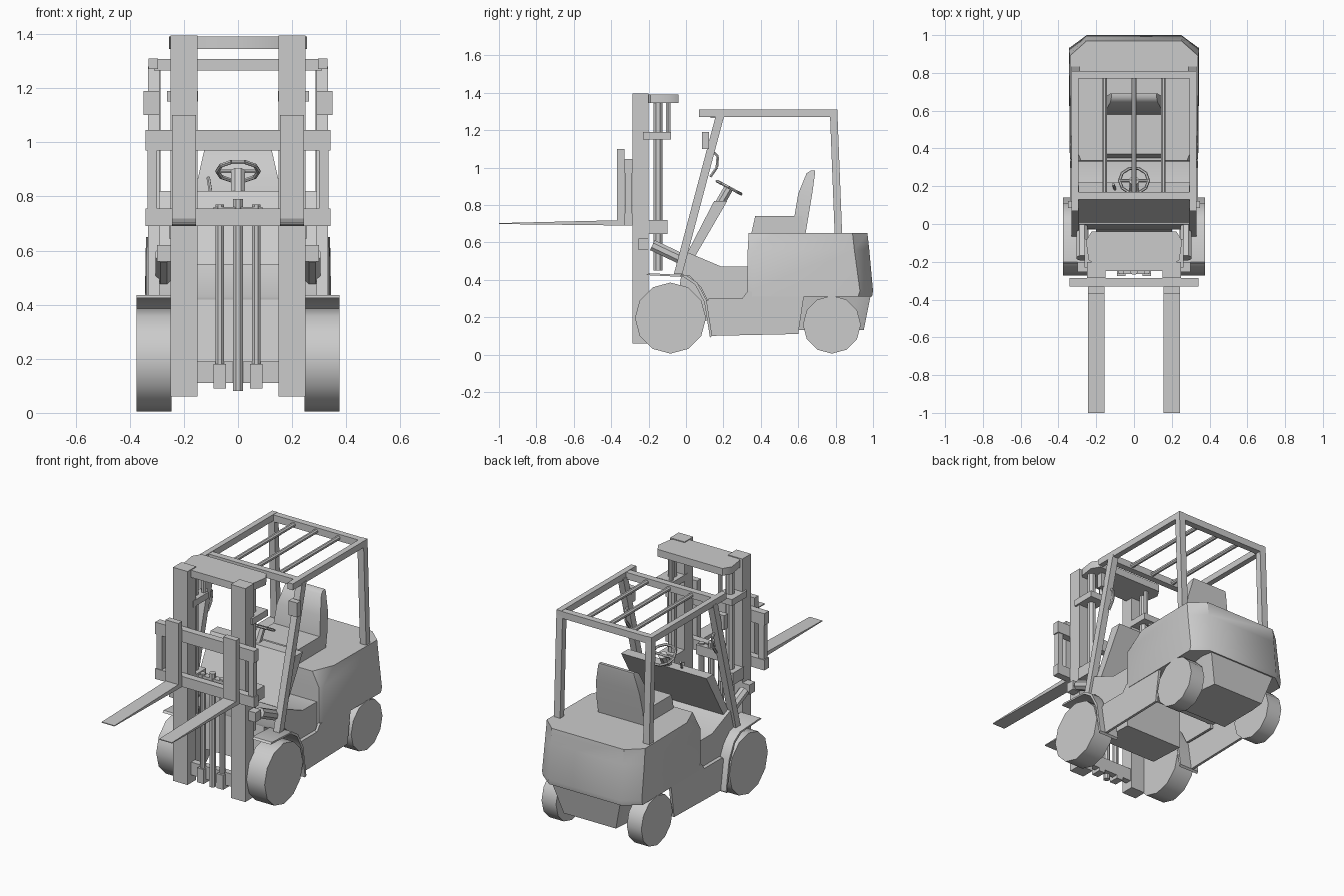
import bpy, bmesh, math
from mathutils import Vector, Matrix

cube = bpy.data.objects.get("Cube")
if cube:
    bpy.data.objects.remove(cube, do_unlink=True)

grey = bpy.data.materials.new("plain_grey")
grey.use_nodes = True
colour = (.6, .6, .6, 1)
grey.diffuse_color = colour
for node in grey.node_tree.nodes:
    if node.type == 'BSDF_PRINCIPLED':
        node.inputs["Base Color"].default_value = colour

parts = []


def finish(name, bm, mirror=False):
    bmesh.ops.recalc_face_normals(bm, faces=bm.faces)
    mesh = bpy.data.meshes.new(name)
    bm.to_mesh(mesh)
    bm.free()
    obj = bpy.data.objects.new(name, mesh)
    bpy.context.collection.objects.link(obj)
    mesh.materials.append(grey)
    if mirror:
        obj.modifiers.new("Mirror", 'MIRROR').use_mirror_merge = False
    parts.append(obj)
    return obj


def loft(name, rings, mirror=False):
    """Skin equal-length closed rings and cap both ends."""
    bm = bmesh.new()
    loops = [[bm.verts.new(p) for p in ring] for ring in rings]
    n = len(loops[0])
    for a, b in zip(loops, loops[1:]):
        for i in range(n):
            j = (i + 1) % n
            bm.faces.new((a[i], a[j], b[j], b[i]))
    bm.faces.new(loops[0])
    bm.faces.new(loops[-1])
    return finish(name, bm, mirror)


def profile(name, yz, x0, x1, mirror=False):
    """Side profile extruded across x."""
    return loft(name, [[(x, y, z) for y, z in yz] for x in (x0, x1)], mirror)


def plan(name, levels):
    """Symmetric plan outlines (one half given) stacked by height."""
    rings = []
    for z, half in levels:
        ring = [(x, y, z) for x, y in half]
        rings.append(ring + [(-x, y, z) for x, y in reversed(half)])
    return loft(name, rings)


def box(name, x, y, z, mirror=False):
    yz = [(y[0], z[0]), (y[1], z[0]), (y[1], z[1]), (y[0], z[1])]
    return profile(name, yz, x[0], x[1], mirror)


def tube(name, points, radius, sides=8, mirror=False, closed=False):
    """Straight round segments along a path."""
    bm = bmesh.new()
    pts = [Vector(p) for p in points]
    ends = pts[1:] + pts[:1] if closed else pts[1:]
    for a, b in zip(pts, ends):
        d = b - a
        turn = d.to_track_quat('Z', 'Y').to_matrix().to_4x4()
        spin = Matrix.Rotation(math.pi / sides, 4, 'Z')
        bmesh.ops.create_cone(bm, cap_ends=True, segments=sides, radius1=radius,
                              radius2=radius, depth=d.length,
                              matrix=Matrix.Translation((a + b) / 2) @ turn @ spin)
    return finish(name, bm, mirror)


def wheel(name, y, z, radius, x0, x1):
    """Twelve-sided plain tyre."""
    angles = [math.tau * i / 12 for i in range(12)]
    yz = [(y + radius * math.cos(a), z + radius * math.sin(a)) for a in angles]
    return profile(name, yz, x0, x1, True)


def sheet(name, line, dy, dz, x0, x1, mirror=False):
    """Thin bent plate following a side-view line."""
    back = [(y + dy, z + dz) for y, z in reversed(line)]
    return profile(name, line + back, x0, x1, mirror)


# Wheels and front fenders
wheel("front_wheel", -.083, .195, .19, .245, .375)
wheel("rear_wheel", .78, .16, .155, .245, .345)
sheet("front_fender", [(-.2, .435), (0, .425), (.06, .385), (.11, .29), (.14, .1)],
      -.012, -.01, .24, .375, True)

# Open-bottomed body: skirts, cowl and axle housing
profile("side_skirt", [(.14, .1), (.6, .11), (.63, .31), (.33, .34), (.3, .3), (.11, .29)],
        .322, .338, True)
cowl = [(-.03, .43), (0, .55), (.19, .47), (.34, .47)]
sheet("cowl_top", cowl, .005, -.015, -.305, .305)
profile("cowl_side", cowl + [(.34, .28), (.12, .28), (.08, .36), (.02, .42)], .3, .315, True)
box("step", (.3, .338), (.12, .34), (.285, .3), True)
profile("front_housing", [(-.06, .19), (.18, .18), (.18, .46), (-.02, .46)], -.2, .2)

# Counterweight with cut front corners on top
plan("counterweight", [
    (.31, [(.33, .33), (.34, .36), (.345, .92), (.25, .995)]),
    (.34, [(.33, .33), (.34, .36), (.345, .93), (.25, 1)]),
    (.56, [(.33, .33), (.34, .36), (.342, .9), (.25, .98)]),
    (.65, [(.28, .335), (.335, .47), (.34, .89), (.25, .97)])])
plan("lower_counterweight", [
    (.13, [(.19, .6), (.19, .85), (.18, .95)]),
    (.33, [(.19, .6), (.25, .93), (.24, .99)])])

# Dash, steering and controls
profile("dash_panel", [(0, .53), (.15, .82), (.22, .82), (.04, .51)], -.295, .295)
hub = Vector((0, .23, .893))
across, along = Vector((1, 0, 0)), Vector((0, .88, -.47))
rim = []
for i in range(10):
    a = math.tau * i / 10
    rim.append(hub + .077 * (across * math.cos(a) + along * math.sin(a)))
tube("steering_wheel", rim, .008, 6, closed=True)
tube("steering_spokes", [rim[0], hub, rim[5]], .008, 6)
tube("steering_column", [(0, .17, .79), hub], .027)
tube("control_lever", [(-.1, .18, .81), (-.11, .21, .87)], .007, 6)

# Seat
profile("seat_cushion", [(.35, .65), (.37, .74), (.62, .74), (.64, .65)], -.16, .16)
loft("seat_back", [
    [(-w, y0, z), (w, y0, z), (w, y1, z), (-w, y1, z)]
    for z, y0, y1, w in ((.65, .57, .64, .16), (.74, .58, .655, .16),
                         (.86, .6, .675, .15), (.97, .645, .69, .125), (.985, .67, .69, .12))])

# Overhead guard
box("roof_side_rail", (.295, .33), (.07, .81), (1.27, 1.31), True)
box("roof_rear_bar", (-.31, .31), (.77, .81), (1.265, 1.308))
box("roof_front_bar", (-.31, .31), (.13, .17), (1.265, 1.308))
for i, x in enumerate((-.155, 0, .155)):
    tube(f"roof_bar_{i}", [(x, .14, 1.285), (x, .79, 1.285)], .014)
profile("front_pillar", [(-.065, .43), (-.02, .43), (.205, 1.28), (.16, 1.28)], .29, .332, True)
profile("rear_pillar", [(.795, .64), (.835, .64), (.81, 1.28), (.77, 1.28)], .287, .33, True)
box("headlight", (.29, .35), (.085, .122), (1.1, 1.19), True)
tube("grab_handle", [(.3, .15, 1.08), (.3, .17, 1.06), (.3, .165, 1), (.3, .13, .95)],
     .008, 6, True)

# Mast
box("mast_rail", (.15, .25), (-.285, -.2), (.06, 1.395), True)
tube("lift_ram", [(.2, -.15, .45), (.2, -.15, 1.36)], .026, 8, True)
tube("lift_ram_hose", [(.17, -.095, 1.15), (.17, -.095, 1.36)], .014, 6, True)
box("upper_ram_bracket", (.147, .262), (-.23, -.08), (1.15, 1.19), True)
box("lower_ram_bracket", (.15, .255), (-.21, -.1), (.645, .72), True)
crown = [(.15, -.25), (.24, -.19), (.255, -.09), (.225, -.04)]
plan("mast_crown", [(1.345, crown), (1.39, crown)])
box("mast_lower_bar", (-.16, .16), (-.25, -.21), (.11, .19))
tube("centre_ram", [(0, -.25, .08), (0, -.25, .79)], .02)
tube("chain_rod", [(.068, -.25, .09), (.068, -.25, .77)], .017, 8, True)
box("ram_foot", (.045, .09), (-.275, -.21), (.09, .18), True)
box("ram_head", (-.09, .09), (-.265, -.225), (.7, .76))
tube("tilt_cylinder", [(.275, -.18, .585), (.275, .01, .495)], .032, 8, True)
box("tilt_pivot", (.235, .3), (-.255, -.2), (.56, .62), True)

# Carriage and forks
box("carriage_top_bar", (-.342, .342), (-.33, -.285), (.97, 1.045))
box("carriage_bottom_bar", (-.342, .342), (-.33, -.285), (.69, .755))
box("carriage_side_bar", (.3, .335), (-.325, -.29), (.75, .98), True)
profile("fork", [(-.33, .69), (-.33, 1.1), (-.368, 1.1), (-.368, .718), (-1, .703), (-1, .698)],
        .155, .243, True)

# Smooth shading with sharp edges kept
for obj in parts:
    obj.select_set(True)
bpy.context.view_layer.objects.active = parts[0]
bpy.ops.object.shade_smooth_by_angle(angle=math.radians(40))
